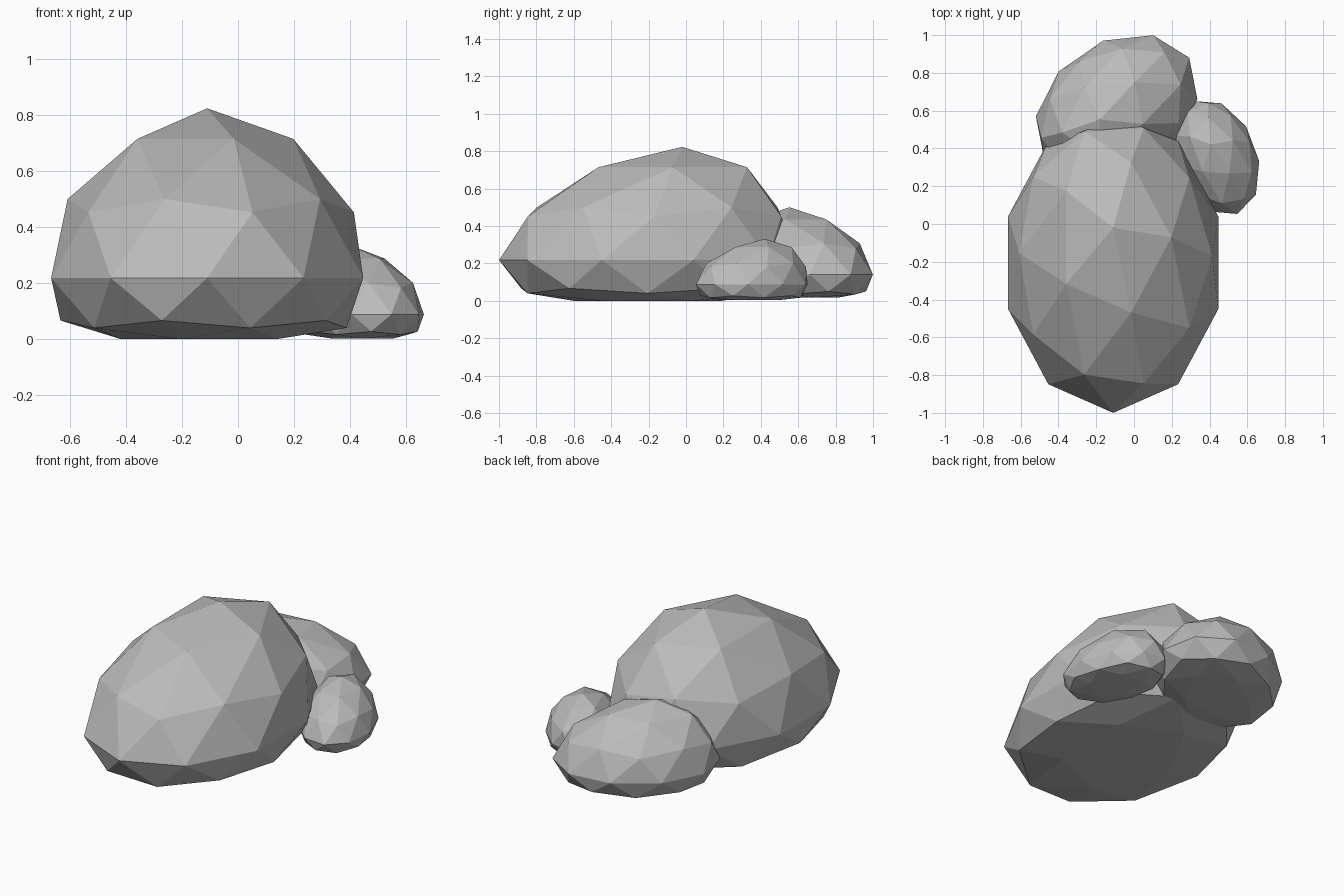
import bpy
import math
from mathutils import Matrix, Vector

cube = bpy.data.objects.get("Cube")
if cube:
    bpy.data.objects.remove(cube, do_unlink=True)

# Single stone colour
stone = bpy.data.materials.new("stone_grey")
stone.use_nodes = True
grey = (0.5, 0.5, 0.5, 1.0)
stone.diffuse_color = grey
stone.node_tree.nodes["Principled BSDF"].inputs["Base Color"].default_value = grey


def boulder(name, centre, radii, turn, base):
    """Low-poly stone: domed and leaning above its waist, flattened below."""
    bpy.ops.mesh.primitive_ico_sphere_add(subdivisions=2, radius=1)
    obj = bpy.context.object
    obj.name = obj.data.name = name
    rx, ry, height = radii
    spin = Matrix.Rotation(math.radians(turn), 3, "Z")
    for v in obj.data.vertices:
        x, y, z = v.co
        if z > 0:
            lean = 0.233 * z * z
            rise = z * (0.757 + 0.243 * z)
        else:
            lean = 0
            rise = 0.56 * z
        p = spin @ Vector((x * rx, (y + lean) * ry, rise * height))
        p += Vector(centre)
        p.z = max(p.z, base)
        v.co = p
    obj.data.materials.append(stone)
    bpy.ops.object.shade_flat()
    return obj


# Large front stone, with two smaller ones tucked in behind it
boulder("large_boulder", (-0.11, -0.205, 0.218), (0.585, 0.795, 0.605), 0, 0.0)
boulder("rear_boulder", (-0.092, 0.615, 0.14), (0.35, 0.467, 0.36), 124.7, 0.018)
boulder("small_left_boulder", (0.435, 0.352, 0.088), (0.217, 0.319, 0.243), 20.6, 0.003)
